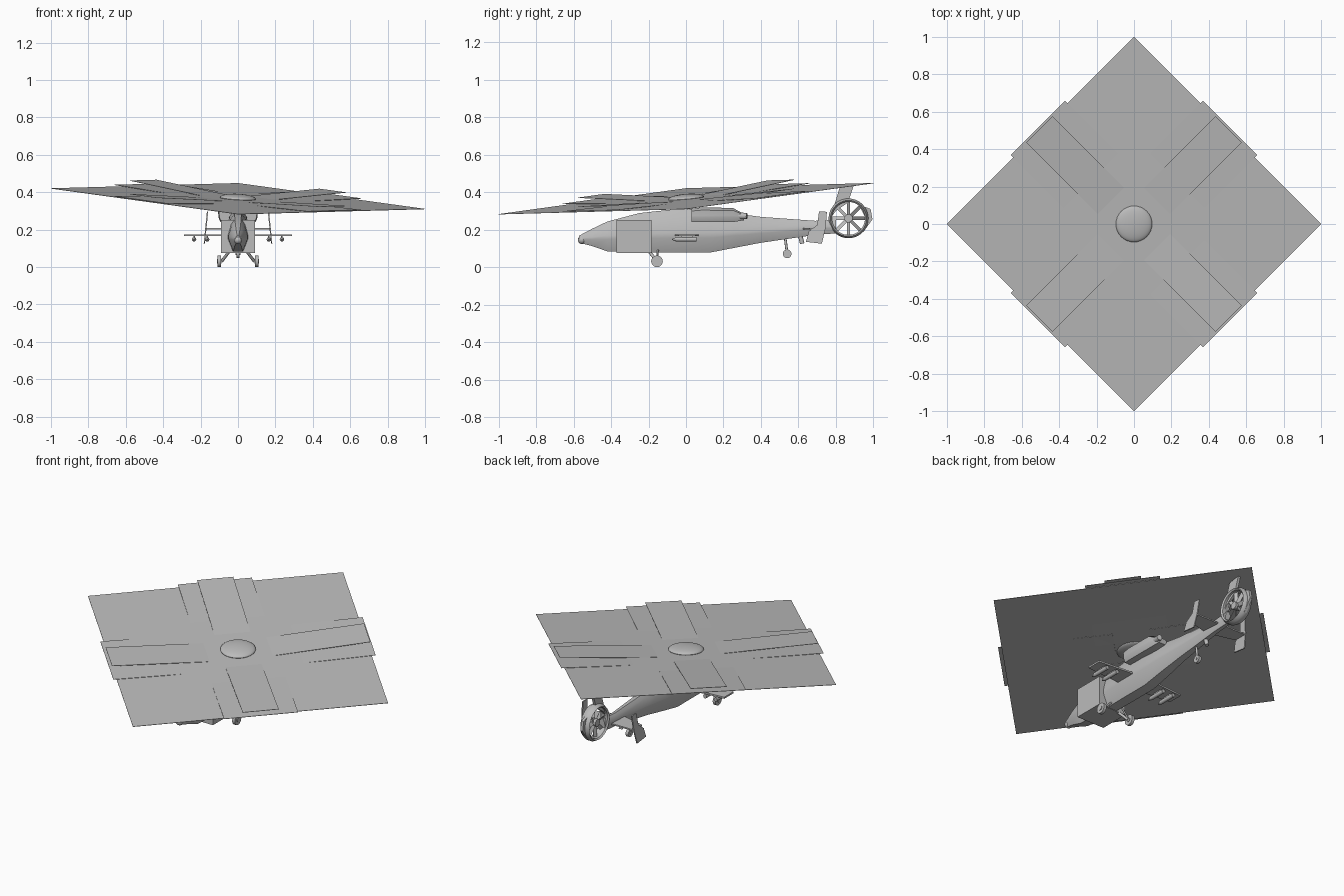
import bpy, bmesh, math
from mathutils import Vector, Matrix

cube = bpy.data.objects.get("Cube")
if cube:
    bpy.data.objects.remove(cube, do_unlink=True)

grey = bpy.data.materials.new("plain_grey")
grey.use_nodes = True
grey.diffuse_color = (0.5, 0.5, 0.5, 1)
grey.node_tree.nodes["Principled BSDF"].inputs["Base Color"].default_value = (0.5, 0.5, 0.5, 1)


def finish(name, bm, smooth=False):
    bmesh.ops.recalc_face_normals(bm, faces=bm.faces)
    me = bpy.data.meshes.new(name)
    bm.to_mesh(me)
    bm.free()
    me.materials.append(grey)
    ob = bpy.data.objects.new(name, me)
    bpy.context.collection.objects.link(ob)
    if smooth:
        bpy.ops.object.select_all(action='DESELECT')
        ob.select_set(True)
        bpy.context.view_layer.objects.active = ob
        bpy.ops.object.shade_smooth_by_angle(angle=math.radians(35))
    return ob


def plate(name, pts, thick):
    """Flat outline pushed along a vector, centred on the outline."""
    t = Vector(thick)
    bm = bmesh.new()
    face = bm.faces.new([bm.verts.new(Vector(p) - t / 2) for p in pts])
    new = bmesh.ops.extrude_face_region(bm, geom=[face])["geom"]
    bmesh.ops.translate(bm, vec=t, verts=[v for v in new if isinstance(v, bmesh.types.BMVert)])
    bm.faces.ensure_lookup_table()
    return finish(name, bm)


def loft(name, sections, x0=0, top=0.45, low=0.5):
    """Faceted hull through (y, bottom, waist, top, half width) sections."""
    bm = bmesh.new()
    rings = []
    for y, zb, zw, zt, w in sections:
        zs = zw + (zt - zw) * 0.7
        half = [(w * low, zb), (w, zw - (zw - zb) * 0.15), (w, zw + (zt - zw) * 0.1),
                (w * (top + 0.25), zs), (w * top * 0.7, zt)]
        ring = half + [(-x, z) for x, z in reversed(half)]
        rings.append([bm.verts.new((x0 + x, y, z)) for x, z in ring])
    for a, b in zip(rings, rings[1:]):
        for i in range(len(a)):
            j = (i + 1) % len(a)
            bm.faces.new((a[i], a[j], b[j], b[i]))
    bm.faces.new(rings[0])
    bm.faces.new(rings[-1])
    return finish(name, bm, True)


def rod(name, a, b, r, r2=None, sides=12):
    a, b = Vector(a), Vector(b)
    d = b - a
    m = Matrix.Translation((a + b) / 2) @ d.to_track_quat('Z', 'Y').to_matrix().to_4x4()
    bm = bmesh.new()
    bmesh.ops.create_cone(bm, cap_ends=True, segments=sides, radius1=r,
                          radius2=r if r2 is None else r2, depth=d.length, matrix=m)
    return finish(name, bm, True)


def ball(name, loc, scale, rot=None):
    m = Matrix.Translation(loc) @ (rot or Matrix()) @ Matrix.Diagonal((*scale, 1))
    bm = bmesh.new()
    bmesh.ops.create_uvsphere(bm, u_segments=32, v_segments=16, radius=1, matrix=m)
    return finish(name, bm, True)


# Fuselage and nose sensor
loft("fuselage", [
    (-0.57, .13, .15, .168, .015), (-0.5, .112, .155, .205, .035),
    (-0.42, .084, .16, .243, .05), (-0.25, .078, .165, .288, .06),
    (-0.05, .078, .17, .31, .066), (0.13, .078, .17, .312, .066),
    (0.27, .105, .18, .285, .058), (0.4, .13, .19, .268, .044),
    (0.69, .172, .21, .247, .025), (0.8, .18, .215, .255, .02)])
ball("nose_sensor", (0, -0.555, 0.145), (0.022, 0.022, 0.022))

# Square body housing behind the nose
hb, y0, y1 = 0.092, -0.37, -0.185
plate("body_housing", [(-hb, y0, .163), (hb, y0, .163), (hb, y1, .163), (-hb, y1, .163)], (0, 0, .175))

# Rotor: a tilted square sheet with four coned blade strips
def sheet_z(x, y, lift=0):
    return 0.365 - 0.055 * x + 0.083 * y + lift


def sheet_point(angle, along, across, lift):
    c, s = math.cos(angle), math.sin(angle)
    x, y = along * c - across * s, along * s + across * c
    return (x, y, sheet_z(x, y, lift))


THIN = (0, 0, 0.002)
plate("rotor_sheet", [(x, y, sheet_z(x, y)) for x, y in ((1, 0), (0, 1), (-1, 0), (0, -1))], THIN)
for k in range(4):
    ang = math.radians(45 + 90 * k)
    for label, half, reach, tip in (("wide", .205, .727, .007), ("narrow", .1, .716, .029)):
        plate(f"rotor_blade_{label}_{k}",
              [sheet_point(ang, .1, -half, -.004), sheet_point(ang, reach, -half, tip),
               sheet_point(ang, reach, half, tip), sheet_point(ang, .1, half, -.004)], THIN)
tilt = Vector((0.055, -0.083, 1)).to_track_quat('Z', 'Y').to_matrix().to_4x4()
ball("rotor_hub", (0, 0, 0.368), (0.097, 0.097, 0.022), tilt)
rod("rotor_mast", (0, 0, 0.29), (0, 0, 0.37), 0.025, sides=16)

for side, s in (("left", 1), ("right", -1)):
    # Engine pods with exhausts
    loft(f"engine_{side}", [
        (0.03, .242, .27, .312, .04), (0.08, .24, .27, .318, .045),
        (0.25, .24, .272, .316, .045), (0.31, .25, .268, .283, .03)], x0=s * 0.06, top=.8, low=.75)
    rod(f"exhaust_{side}", (s * .075, .26, .275), (s * .09, .325, .272), .02, .016)

    # Stub wing with hanging stores
    plate(f"wing_{side}", [(s * .04, -.06, .17), (s * .29, -.04, .17),
                           (s * .29, .05, .17), (s * .04, .07, .17)], (0, 0, .01))
    for n, x in enumerate((.165, .235)):
        plate(f"pylon_{side}_{n}", [(s * x, -.03, .17), (s * x, .04, .17),
                                    (s * x, .03, .15), (s * x, -.02, .15)], (.008, 0, 0))
        rod(f"store_{side}_{n}", (s * x, -.05, .148), (s * x, .055, .148), .012)
        rod(f"store_tip_{side}_{n}", (s * x, -.075, .148), (s * x, -.05, .148), .002, .012)

    # Main landing gear
    wheel = Vector((s * .1, -.155, .031))
    rod(f"main_wheel_{side}", wheel - Vector((.009, 0, 0)), wheel + Vector((.009, 0, 0)), .031, sides=20)
    rod(f"main_hub_{side}", wheel - Vector((.013, 0, 0)), wheel + Vector((.013, 0, 0)), .013)
    rod(f"main_strut_{side}", (s * .035, -.21, .1), (s * .086, -.155, .031), .008)
    rod(f"main_brace_{side}", (s * .035, -.15, .09), (s * .086, -.155, .04), .005)

    # Tailplane and its end fins
    plate(f"tailplane_{side}", [(s * .01, .62, .205), (s * .17, .66, .205),
                                (s * .17, .74, .205), (s * .01, .74, .205)], (0, 0, .008))
    lean = lambda y, z: (s * (.18 - (z - .125) * .1), y, z)
    plate(f"end_fin_{side}", [lean(*p) for p in (
        (.71, .297), (.752, .295), (.745, .21), (.725, .125), (.64, .135), (.655, .19), (.7, .225))],
        (.007, 0, 0))

# Tail fins around the fan
plate("upper_fin", [(0, *p) for p in ((.77, .26), (.82, .425), (.895, .436), (.865, .345), (.8, .3))], (.016, 0, 0))
plate("rear_fin", [(0, *p) for p in ((.92, .335), (.985, .31), (.995, .255), (.945, .185), (.96, .26))], (.016, 0, 0))

# Fan shroud: a ring profile spun around the fan axis
fan = Vector((0, .867, .26))
bm = bmesh.new()
profile = [(-.022, .088), (.022, .088), (.03, .096), (.012, .106), (-.012, .106), (-.03, .096)]
loop = [bm.verts.new(fan + Vector((x, r, 0))) for x, r in profile]
edges = [bm.edges.new((loop[i], loop[(i + 1) % len(loop)])) for i in range(len(loop))]
bmesh.ops.spin(bm, geom=loop + edges, cent=fan, axis=(1, 0, 0), angle=math.tau, steps=40)
bmesh.ops.remove_doubles(bm, verts=bm.verts, dist=0.0005)
finish("fan_shroud", bm, True)
rod("fan_hub", fan - Vector((.018, 0, 0)), fan + Vector((.018, 0, 0)), .022, sides=16)
for k in range(8):
    a = math.tau * k / 8
    out = Vector((0, math.cos(a), math.sin(a)))
    side = Vector((.006, -math.sin(a) * .009, math.cos(a) * .009))
    plate(f"fan_blade_{k}", [fan + out * r + side * e for r, e in
                             ((.015, -1), (.089, -1), (.089, 1), (.015, 1))], (.003, 0, 0))

# Tail wheel
rod("tail_wheel", (-.009, .54, .071), (.009, .54, .071), .023, sides=20)
rod("tail_strut", (0, .53, .15), (0, .54, .071), .007)
rod("tail_fork", (-.013, .54, .071), (.013, .54, .071), .008)
rod("tail_bumper", (0, .61, .165), (0, .62, .125), .012)
